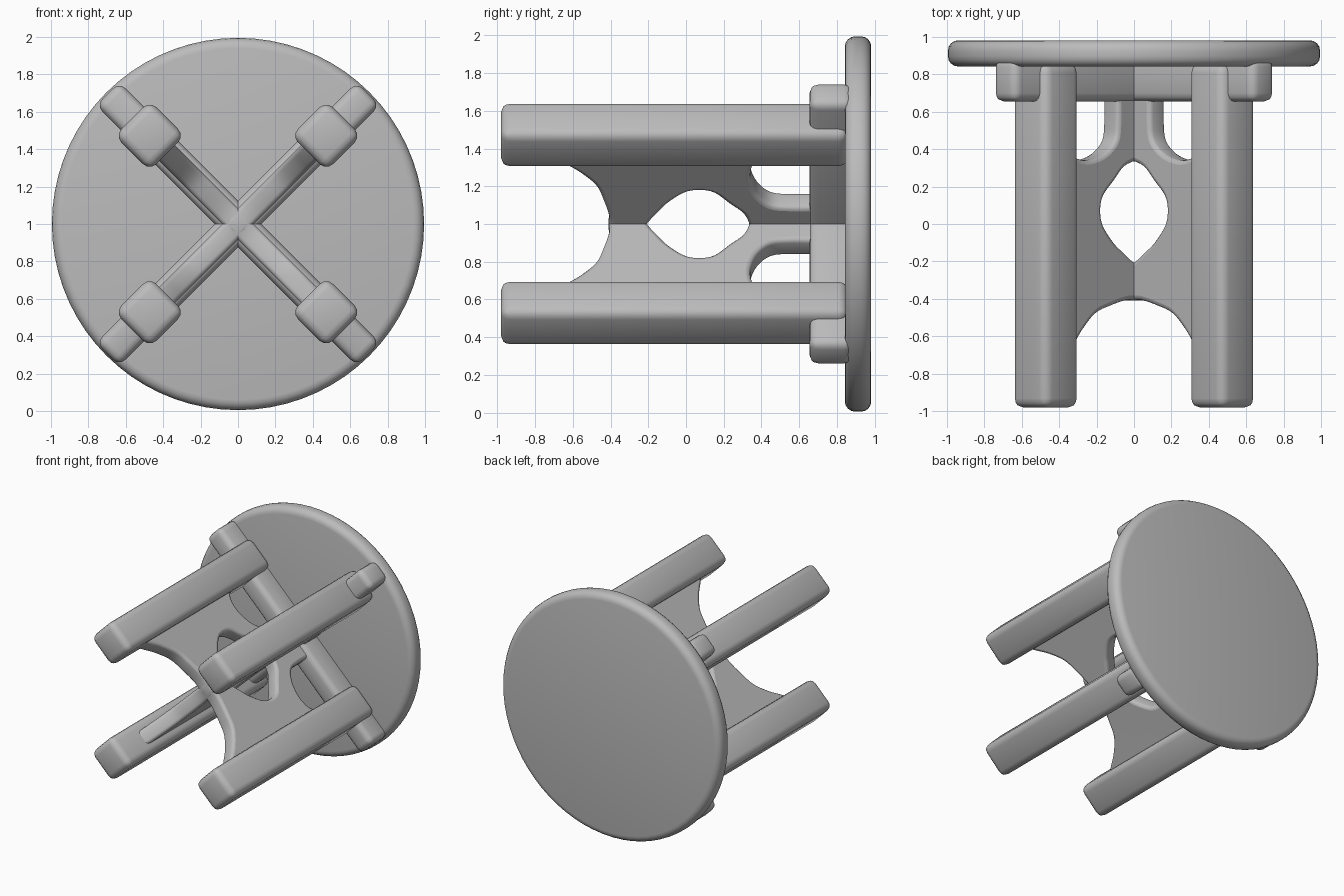
import bpy, bmesh, math
from mathutils import Matrix, Vector

cube = bpy.data.objects.get("Cube")
if cube:
    bpy.data.objects.remove(cube, do_unlink=True)

grey = bpy.data.materials.new("plain grey")
grey.use_nodes = True
grey.diffuse_color = (0.5, 0.5, 0.5, 1)
bsdf = grey.node_tree.nodes["Principled BSDF"]
bsdf.inputs["Base Color"].default_value = (0.5, 0.5, 0.5, 1)
bsdf.inputs["Roughness"].default_value = 0.7


def select_only(ob):
    bpy.ops.object.select_all(action='DESELECT')
    ob.select_set(True)
    bpy.context.view_layer.objects.active = ob


def finish(ob, bevel=0.0, segments=3):
    """Material, rounded edges and smooth shading."""
    ob.data.materials.clear()
    ob.data.materials.append(grey)
    select_only(ob)
    if bevel:
        mod = ob.modifiers.new("rounded edges", 'BEVEL')
        mod.width, mod.segments = bevel, segments
        mod.limit_method, mod.angle_limit = 'ANGLE', math.radians(40)
        bpy.ops.object.modifier_apply(modifier=mod.name)
    bpy.ops.object.shade_smooth_by_angle(angle=math.radians(35))


def box(name, centre, size, tilt, bevel):
    """Box turned about the stool's long axis (y)."""
    bm = bmesh.new()
    bmesh.ops.create_cube(bm, size=1)
    bmesh.ops.transform(bm, verts=bm.verts, matrix=Matrix.Translation(centre)
                        @ Matrix.Rotation(tilt, 4, 'Y') @ Matrix.Diagonal((*size, 1)))
    mesh = bpy.data.meshes.new(name)
    bm.to_mesh(mesh)
    bm.free()
    ob = bpy.data.objects.new(name, mesh)
    bpy.context.collection.objects.link(ob)
    finish(ob, bevel)


def smooth_path(pts, steps=4):
    """Catmull-Rom points through an open list."""
    p = [Vector(q) for q in pts]
    p = [2 * p[0] - p[1]] + p + [2 * p[-1] - p[-2]]
    out = []
    for a, b, c, d in zip(p, p[1:], p[2:], p[3:]):
        for i in range(steps):
            t = i / steps
            out.append(0.5 * (2 * b + (c - a) * t + (2 * a - 5 * b + 4 * c - d) * t * t
                              + (3 * b - a - 3 * c + d) * t ** 3))
    return out + [p[-2]]


def mirrored(pts):
    return [Vector((-q.x, q.y)) for q in pts]


# Round seat
bpy.ops.mesh.primitive_cylinder_add(vertices=72, radius=0.995, depth=0.14,
                                    location=(0, 0.912, 1),
                                    rotation=(math.pi / 2, 0, 0))
seat = bpy.context.object
seat.name = "seat"
finish(seat, 0.055, 4)

# Four legs, turned so their flats follow the diagonals
L = 0.472
for sx, side in ((1, "left"), (-1, "right")):
    for sz, level in ((1, "upper"), (-1, "lower")):
        box(f"{level}_{side}_leg", (sx * L, -0.062, 1 + sz * L),
            (0.265, 1.84, 0.265), math.pi / 4, 0.05)

# Web outline: (distance from axis, y)
arch = smooth_path([(0, -0.41), (0.10, -0.408), (0.23, -0.44), (0.34, -0.48),
                    (0.44, -0.57), (0.51, -0.66), (0.59, -0.76)])
outer = list(reversed(mirrored(arch)))[:-1] + arch + [Vector((0.59, 0.75)),
                                                      Vector((-0.59, 0.75))]
half = smooth_path([(0.0, -0.215), (0.055, -0.20), (0.13, -0.15), (0.20, -0.10), (0.28, -0.01),
                    (0.30, 0.07), (0.28, 0.15), (0.20, 0.23), (0.13, 0.30),
                    (0.06, 0.33), (0.0, 0.34)])
middle_hole = half + list(reversed(mirrored(half)))[1:-1]
side_hole = smooth_path([(0.18, 0.67), (0.18, 0.55), (0.195, 0.45), (0.27, 0.38),
                         (0.37, 0.345), (0.45, 0.345), (0.51, 0.37),
                         (0.535, 0.43), (0.535, 0.67)])

# Crossed webs and seat beams, one pair per diagonal
for tilt, name in ((-math.pi / 4, "rising"), (math.pi / 4, "falling")):
    curve = bpy.data.curves.new(name + "_web", 'CURVE')
    curve.dimensions, curve.fill_mode = '2D', 'BOTH'
    curve.extrude, curve.bevel_depth = 0.035, 0.025
    curve.bevel_resolution, curve.offset = 2, -0.025
    for loop in (outer, middle_hole, side_hole, mirrored(side_hole)):
        spline = curve.splines.new('POLY')
        spline.points.add(len(loop) - 1)
        for point, q in zip(spline.points, loop):
            point.co = (q.x, q.y, 0, 1)
        spline.use_cyclic_u = True
    web = bpy.data.objects.new(name + "_web", curve)
    bpy.context.collection.objects.link(web)
    web.location, web.rotation_euler = (0, 0, 1), (0, tilt, 0)
    select_only(web)
    bpy.ops.object.convert(target='MESH')
    finish(bpy.context.object)
    box(name + "_beam", (0, 0.77, 1), (1.97, 0.23, 0.175), tilt, 0.045)
